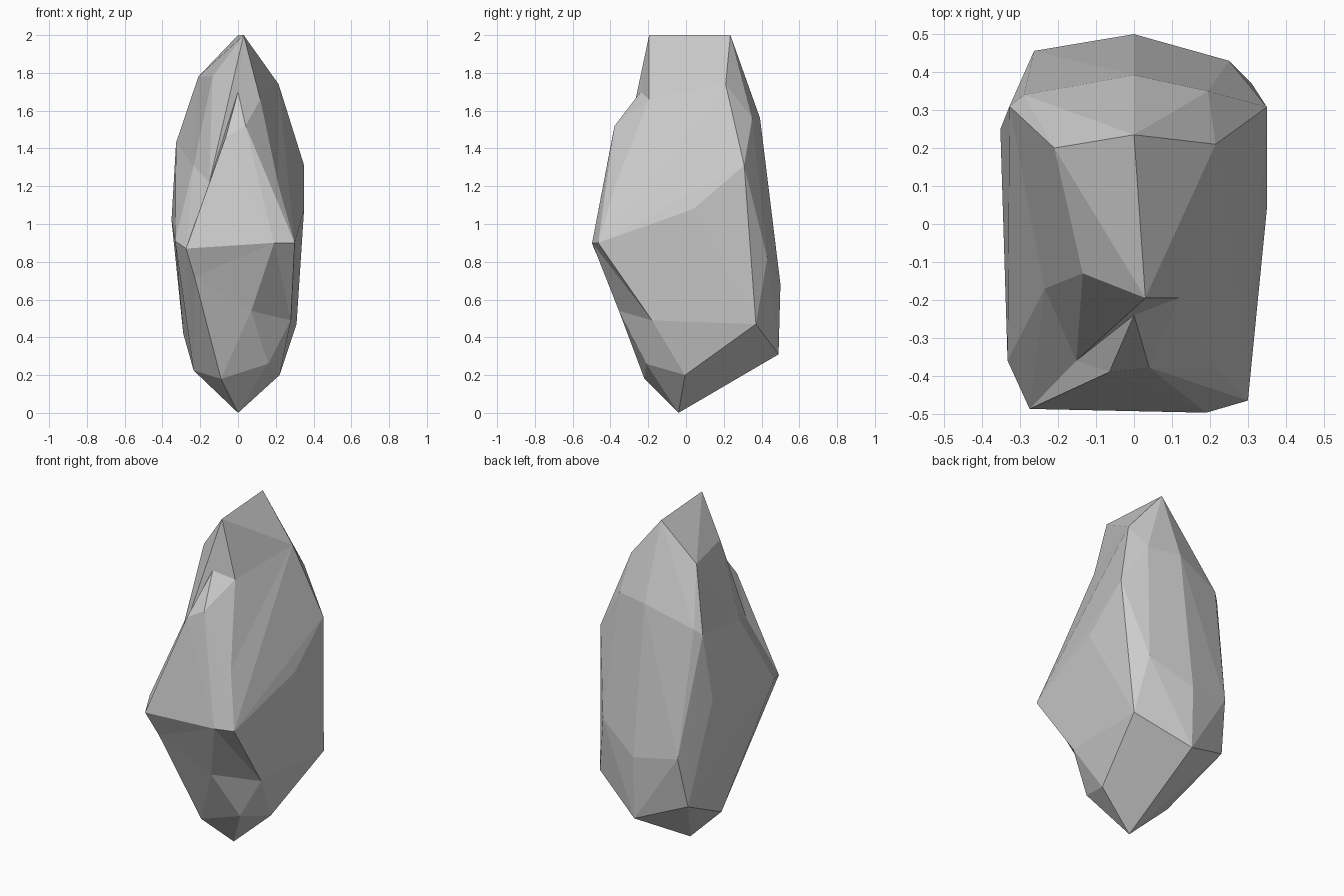
import bpy, bmesh
from mathutils import Vector

if "Cube" in bpy.data.objects:
    bpy.data.objects.remove(bpy.data.objects["Cube"])

# Corner points of the faceted rock, grouped from crown to foot
corners = dict(
    # crown ridge and shoulder
    A=(.03, -.195, 2), B=(0, .235, 2), C=(-.135, -.13, 1.78), D=(-.21, .2, 1.78),
    E=(.215, .21, 1.74), F=(0, -.24, 1.70), G=(.118, -.195, 1.66),
    # upper body
    J=(.04, -.378, 1.52), I=(-.065, -.39, 1.46), H=(-.235, -.17, 1.31),
    K=(.213, -.372, 1.21), L=(.35, .308, 1.31), M=(.35, .04, 1.08),
    N=(-.328, .31, 1.43), j=(-.29, .34, 1.46), O=(0, .392, 1.56), P=(.195, .35, 1.56),
    # widest belt
    Q=(-.352, .25, 1.02), R=(-.333, -.36, .91), S=(-.275, -.487, .87),
    T=(.19, -.497, .90), U=(.3, -.465, .90), V=(-.152, -.36, 1.22),
    # lower body and foot
    W=(-.23, -.42, .72), X=(-.29, .395, .42), Y=(-.235, 0, .225), Z=(-.09, -.22, .18),
    o=(0, -.04, 0), a=(.22, -.005, .2), b=(.16, -.21, .26), c=(.28, -.18, .49),
    d=(.07, -.355, .54), e=(.31, .37, .47), f=(0, .49, .31), h=(0, .5, .68),
    g=(.25, .43, .82), i=(-.263, .456, .72),
)

def pushed(p, amount):
    """Move a point away from the rock's core."""
    core = Vector((0, 0, min(max(p[2], .5), 1.5)))
    return core + (Vector(p) - core) * (1 + amount)

# Shrink-wrap the corners; dented corners are lifted until they join the skin
lift = dict.fromkeys(corners, 0.0)
for attempt in range(40):
    bm = bmesh.new()
    verts = {k: bm.verts.new(pushed(p, lift[k])) for k, p in corners.items()}
    bmesh.ops.convex_hull(bm, input=list(verts.values()), use_existing_faces=False)
    loose = [k for k, v in verts.items() if not v.link_faces]
    if not loose or attempt == 39:
        break
    for k in loose:
        lift[k] += .03
    bm.free()

# Set the dented corners back into place
for k, v in verts.items():
    v.co = corners[k]

# Turn edges that would bridge a dent
for pair in "AK AJ AI IR HS AR CR CS aU bU ZU WU SU ZT bT SZ".split():
    edge = bm.edges.get((verts[pair[0]], verts[pair[1]]))
    if edge and len(edge.link_faces) == 2:
        bmesh.utils.edge_rotate(edge, True)

stray = [v for v in bm.verts if not v.link_faces]
bmesh.ops.delete(bm, geom=stray, context='VERTS')
bmesh.ops.recalc_face_normals(bm, faces=bm.faces[:])

# Rock object
mesh = bpy.data.meshes.new("rock")
bm.to_mesh(mesh)
bm.free()
bpy.context.collection.objects.link(bpy.data.objects.new("rock", mesh))
